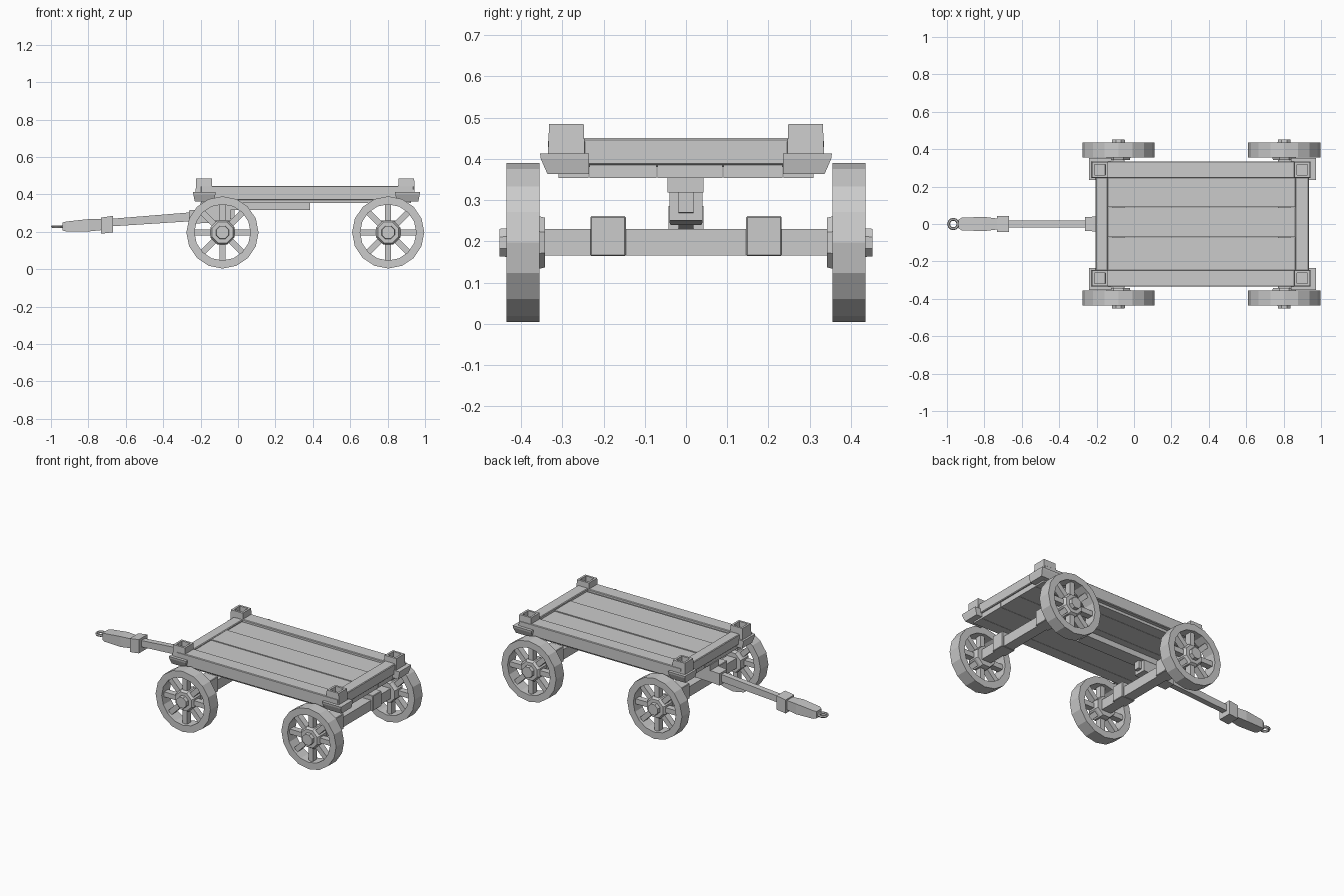
import bpy, bmesh, math
from mathutils import Vector, Matrix

if "Cube" in bpy.data.objects:
    bpy.data.objects.remove(bpy.data.objects["Cube"])


def make(name, bm):
    bmesh.ops.recalc_face_normals(bm, faces=bm.faces)
    me = bpy.data.meshes.new(name)
    bm.to_mesh(me)
    bm.free()
    ob = bpy.data.objects.new(name, me)
    bpy.context.collection.objects.link(ob)
    return ob


def loft(name, rings):
    """Join equal-length rings of points and cap both ends."""
    bm = bmesh.new()
    vs = [[bm.verts.new(p) for p in r] for r in rings]
    n = len(vs[0])
    for a, b in zip(vs, vs[1:]):
        for i in range(n):
            bm.faces.new((a[i], a[(i + 1) % n], b[(i + 1) % n], b[i]))
    bm.faces.new(vs[0])
    bm.faces.new(vs[-1])
    return make(name, bm)


def box(name, x, y, z, bevel=0.0):
    rings = [[(x[0], y[0], h), (x[1], y[0], h), (x[1], y[1], h), (x[0], y[1], h)] for h in z]
    ob = loft(name, rings)
    if bevel:
        m = ob.modifiers.new("bevel", 'BEVEL')
        m.width, m.segments = bevel, 1
    return ob


def x_beam(name, sections):
    """Square-section beam along x; each section is (x, half_width, z_low, z_high)."""
    return loft(name, [[(x, -w, a), (x, w, a), (x, w, b), (x, -w, b)] for x, w, a, b in sections])


def lathe_y(name, profile, n, centre, closed):
    """Spin (radius, y) points around an axis parallel to y."""
    rings = [[Vector((r * math.sin(2 * math.pi * i / n), y, r * math.cos(2 * math.pi * i / n)))
              + centre for i in range(n)] for r, y in profile]
    if not closed:
        return loft(name, rings)
    bm = bmesh.new()
    vs = [[bm.verts.new(p) for p in r] for r in rings]
    for k in range(len(vs)):
        a, b = vs[k], vs[(k + 1) % len(vs)]
        for i in range(n):
            bm.faces.new((a[i], a[(i + 1) % n], b[(i + 1) % n], b[i]))
    return make(name, bm)


AXLES = (-0.083, 0.803)
R, CZ = 0.193, 0.197

for ax, end in zip(AXLES, ("front", "rear")):
    # axle beam
    box(end + "_axle", (ax - 0.033, ax + 0.033), (-0.37, 0.37), (CZ - 0.031, CZ + 0.033))
    for s, side in ((-1, "right"), (1, "left")):
        tag = f"{end}_{side}_"
        c = Vector((ax, 0, CZ))
        # bracket clamped on the axle
        ys = sorted((s * 0.146, s * 0.232))
        box(tag + "axle_bracket", (ax - 0.046, ax + 0.046), ys, (0.164, 0.261), 0.003)
        # rim, hub and protruding cap
        lathe_y(tag + "wheel_rim", [(R, s * 0.355), (R, s * 0.435), (0.15, s * 0.435),
                                    (0.15, s * 0.355)], 16, c, True)
        lathe_y(tag + "wheel_hub", [(0.065, s * 0.342), (0.07, s * 0.36), (0.07, s * 0.415),
                                    (0.06, s * 0.43), (0.038, s * 0.43), (0.036, s * 0.452)],
                8, c, False).data.transform(
            Matrix.Translation(c) @ Matrix.Rotation(math.pi / 8, 4, 'Y') @ Matrix.Translation(-c))
        # spokes
        for k in range(8):
            sp = box(f"{tag}spoke_{k}", (-0.016, 0.016), (s * 0.395 - 0.02, s * 0.395 + 0.02),
                     (0.05, 0.16))
            sp.data.transform(Matrix.Translation(c) @ Matrix.Rotation(k * math.pi / 4, 4, 'Y'))

# deck planks with slightly uneven tops
edges = (-0.31, -0.235, -0.07, 0.09, 0.235, 0.31)
tops = (0.43, 0.434, 0.438, 0.433, 0.43)
for i, t in enumerate(tops):
    box(f"deck_plank_{i}", (-0.195, 0.925), (edges[i] + 0.001, edges[i + 1] - 0.001), (0.353, t))

# side rails and end rails
for s, side in ((-1, "right"), (1, "left")):
    box(side + "_side_rail", (-0.2, 0.94), sorted((s * 0.245, s * 0.335)), (0.37, 0.446), 0.004)
box("rear_end_rail", (0.862, 0.935), (-0.25, 0.25), (0.385, 0.45), 0.004)
box("front_end_rail", (-0.205, -0.14), (-0.25, 0.25), (0.38, 0.443), 0.004)


def corner_post(name, x, y, s):
    """Tapered post with a square socket sunk in its top."""
    bm = bmesh.new()
    bmesh.ops.create_cube(bm, size=1)
    for v in bm.verts:
        h = 0.045 if v.co.z < 0 else 0.042
        v.co = (x + 2 * h * v.co.x, y + 2 * h * v.co.y, 0.40 if v.co.z < 0 else 0.484)
    top = max(bm.faces, key=lambda f: f.calc_center_median().z)
    bmesh.ops.inset_region(bm, faces=[top], thickness=0.019)
    bmesh.ops.inset_region(bm, faces=[top], thickness=0.001)
    for v in top.verts:
        v.co.z -= 0.035
    make(name, bm)


# corner posts and flared corner blocks below them
for x0, x1, px, end in ((-0.24, -0.12, -0.182, "front"), (0.84, 0.973, 0.9, "rear")):
    for s, side in ((-1, "right"), (1, "left")):
        corner_post(f"{end}_{side}_post", px, s * 0.29, s)
        rings = []
        for z, d in ((0.363, 0.018), (0.4, 0.002), (0.413, 0.0)):
            a, b = s * (0.235), s * (0.354 - d)
            rings.append([(x0 + d * 0.5, a, z), (x1 - d * 0.5, a, z),
                          (x1 - d * 0.5, b, z), (x0 + d * 0.5, b, z)])
        loft(f"{end}_{side}_corner_block", rings)

# centre beam under the deck
box("centre_beam", (-0.2, 0.384), (-0.045, 0.042), (0.318, 0.356))

# drawbar: pole, collars, tapered grip
x_beam("drawbar_pole", [(-0.70, 0.018, 0.228, 0.268), (-0.23, 0.018, 0.258, 0.306),
                        (-0.02, 0.018, 0.27, 0.32)])
x_beam("drawbar_socket", [(-0.262, 0.037, 0.24, 0.315), (-0.2, 0.04, 0.246, 0.32),
                          (-0.04, 0.04, 0.25, 0.322)])
x_beam("drawbar_collar", [(-0.732, 0.043, 0.19, 0.276), (-0.668, 0.043, 0.198, 0.286)])
x_beam("drawbar_grip", [(-0.937, 0.025, 0.207, 0.25), (-0.92, 0.034, 0.203, 0.255),
                        (-0.8, 0.038, 0.202, 0.268), (-0.72, 0.028, 0.21, 0.268)])

# hitch ring at the tip
bpy.ops.mesh.primitive_torus_add(major_segments=12, minor_segments=6, major_radius=0.025,
                                 minor_radius=0.008, location=(-0.966, 0, 0.228))
bpy.context.object.name = "hitch_ring"
